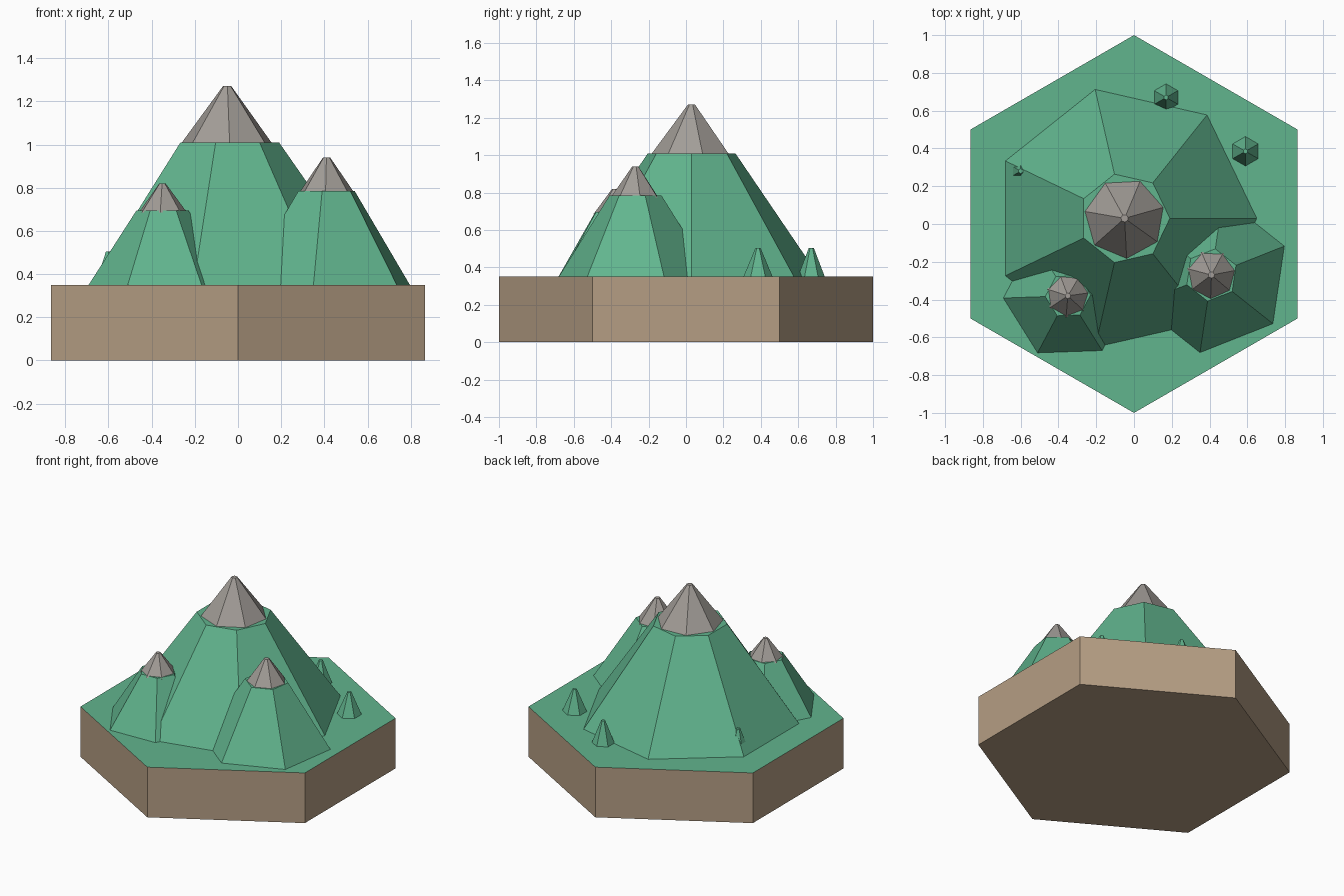
import bpy
import bmesh
from math import cos, sin, radians, tau

if "Cube" in bpy.data.objects:
    bpy.data.objects.remove(bpy.data.objects["Cube"])


def material(name, rgb):
    mat = bpy.data.materials.new(name)
    mat.diffuse_color = (*rgb, 1)
    mat.use_nodes = True
    mat.node_tree.nodes["Principled BSDF"].inputs["Base Color"].default_value = mat.diffuse_color
    return mat


GRASS = material("grass", (0.12, 0.46, 0.27))
SOIL = material("soil", (0.46, 0.34, 0.23))
ROCK = material("rock", (0.36, 0.335, 0.31))


def frustum(name, centre, sides, phase, r_low, r_high, z_low, z_high, mat, top_mat=None):
    """Flat-sided tapered solid with its first corner at angle `phase` (degrees)."""
    bm = bmesh.new()
    rings = []
    for r, z in ((r_low, z_low), (r_high, z_high)):
        angles = [radians(phase) + tau * i / sides for i in range(sides)]
        rings.append([bm.verts.new((r * cos(a), r * sin(a), z - z_low)) for a in angles])
    low, high = rings
    for i in range(sides):
        j = (i + 1) % sides
        bm.faces.new((low[i], low[j], high[j], high[i]))
    bm.faces.new(low[::-1])
    top = bm.faces.new(high)
    if top_mat:
        top.material_index = 1
    mesh = bpy.data.meshes.new(name)
    bm.to_mesh(mesh)
    bm.free()
    mesh.materials.append(mat)
    if top_mat:
        mesh.materials.append(top_mat)
    obj = bpy.data.objects.new(name, mesh)
    obj.location = (*centre, z_low)
    bpy.context.collection.objects.link(obj)
    return obj


GROUND = 0.35

# hexagonal tile: soil sides, grass top
frustum("ground_tile", (0, 0), 6, 90, 1, 1, 0, GROUND, SOIL, GRASS)

# mountains: name, centre, sides, phase, base radius, shoulder radius, shoulder z,
#            cap phase, cap radius, cap tip radius, cap top z
mountains = [
    ("main", (-0.05, 0.03), 7, 0, 0.70, 0.24, 1.01, -87, 0.22, 0.02, 1.27),
    ("right", (0.41, -0.27), 6, 21.6, 0.415, 0.14, 0.785, -92, 0.132, 0.017, 0.94),
    ("left", (-0.35, -0.38), 6, 2, 0.342, 0.12, 0.695, -95, 0.115, 0.015, 0.82),
]
for name, c, n, ph, r0, r1, z1, cap_ph, cap_r, tip_r, cap_z in mountains:
    frustum(name + "_mountain", c, n, ph, r0, r1, GROUND, z1, GRASS)
    frustum(name + "_rock_cap", c, 7, cap_ph, cap_r, tip_r, z1 - 0.01, cap_z, ROCK)

# small conifers, the third mostly buried in the slope
for i, (c, r) in enumerate([((0.17, 0.67), 0.072), ((0.59, 0.385), 0.078), ((-0.60, 0.28), 0.07)]):
    frustum(f"tree_{i + 1}", c, 6, 90, r, 0.013, GROUND, 0.505, GRASS)
